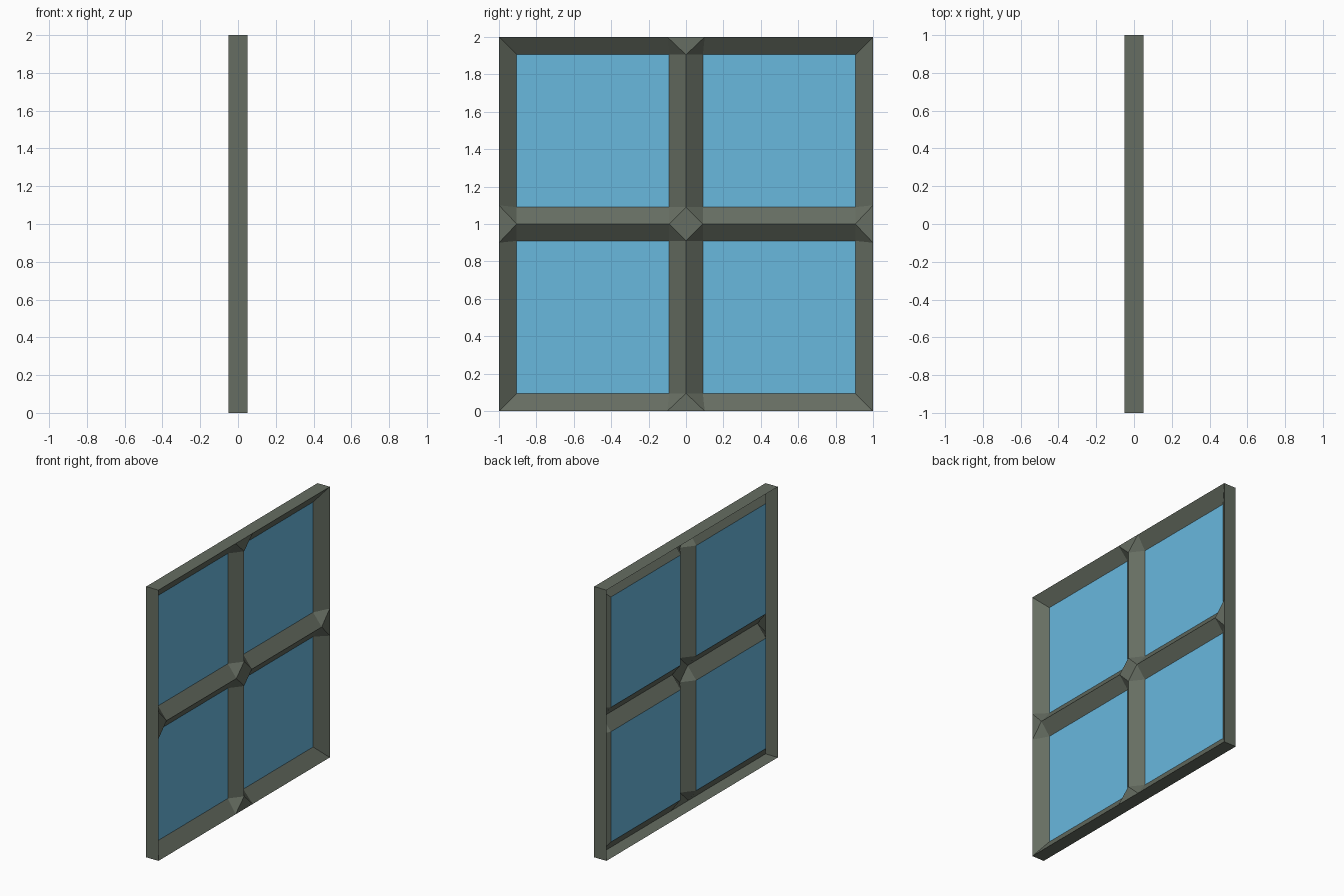
import bpy, bmesh
from mathutils import Vector

if "Cube" in bpy.data.objects:
    bpy.data.objects.remove(bpy.data.objects["Cube"])

F, B, G = 0.05, -0.05, -0.02      # ridge depth, rear edge, glass plane
M, I, P = 0.09, 0.905, 0.10       # bar half width, inner frame edge, joint width

def material(name, rgb):
    m = bpy.data.materials.new(name)
    m.diffuse_color = (*rgb, 1)
    m.use_nodes = True
    m.node_tree.nodes["Principled BSDF"].inputs["Base Color"].default_value = m.diffuse_color
    return m

def quarter_object(name, faces, mat):
    """Build one quarter (points are x, y, height from middle), mirrored twice."""
    bm = bmesh.new()
    for pts in faces:
        bm.faces.new([bm.verts.new(p) for p in pts])
    bm.normal_update()
    for f in bm.faces:            # face the front or outward
        if f.normal.dot(Vector((1, 0.1, 0.1))) < 0:
            f.normal_flip()
    bmesh.ops.remove_doubles(bm, verts=bm.verts[:], dist=1e-5)
    me = bpy.data.meshes.new(name)
    bm.to_mesh(me)
    bm.free()
    me.materials.append(mat)
    ob = bpy.data.objects.new(name, me)
    bpy.context.collection.objects.link(ob)
    ob.location.z = 1
    mod = ob.modifiers.new("Mirror", 'MIRROR')
    mod.use_axis = (False, True, True)
    return ob

# Upright half of a quarter frame; swapping y and z gives the level half
half = [
    [(F, 0, M), (G, M, M), (G, M, I), (F, 0, I)],      # bar slope
    [(F, 1, P), (F, 1, 1), (G, I, I), (G, I, M), (F, I, 0)][:4],  # outer slope
    [(F, 0, 1), (F, 0, I), (F, P, 1)],                 # flat joint gusset
    [(F, P, 1), (F, 0, I), (G, M, I)],                 # sloped joint gusset
    [(F, 1, 0), (F, 1, P), (F, 1, 1), (B, 1, 1), (B, 1, 0)],      # outer wall
]
swapped = [[(x, z, y) for x, y, z in f] for f in half]
# Gussets at the crossing of the bars
cross = [
    [(F, 0, 0), (F, M, 0), (F, 0, M)],
    [(F, M, 0), (G, M, M), (F, 0, M)],
]
quarter_object("window_frame", half + swapped + cross,
               material("frame_grey", (0.133, 0.155, 0.122)))

# Glass panes
quarter_object("glass_panes", [[(G, M, M), (G, I, M), (G, I, I), (G, M, I)]],
               material("glass_blue", (0.14, 0.48, 0.73)))
